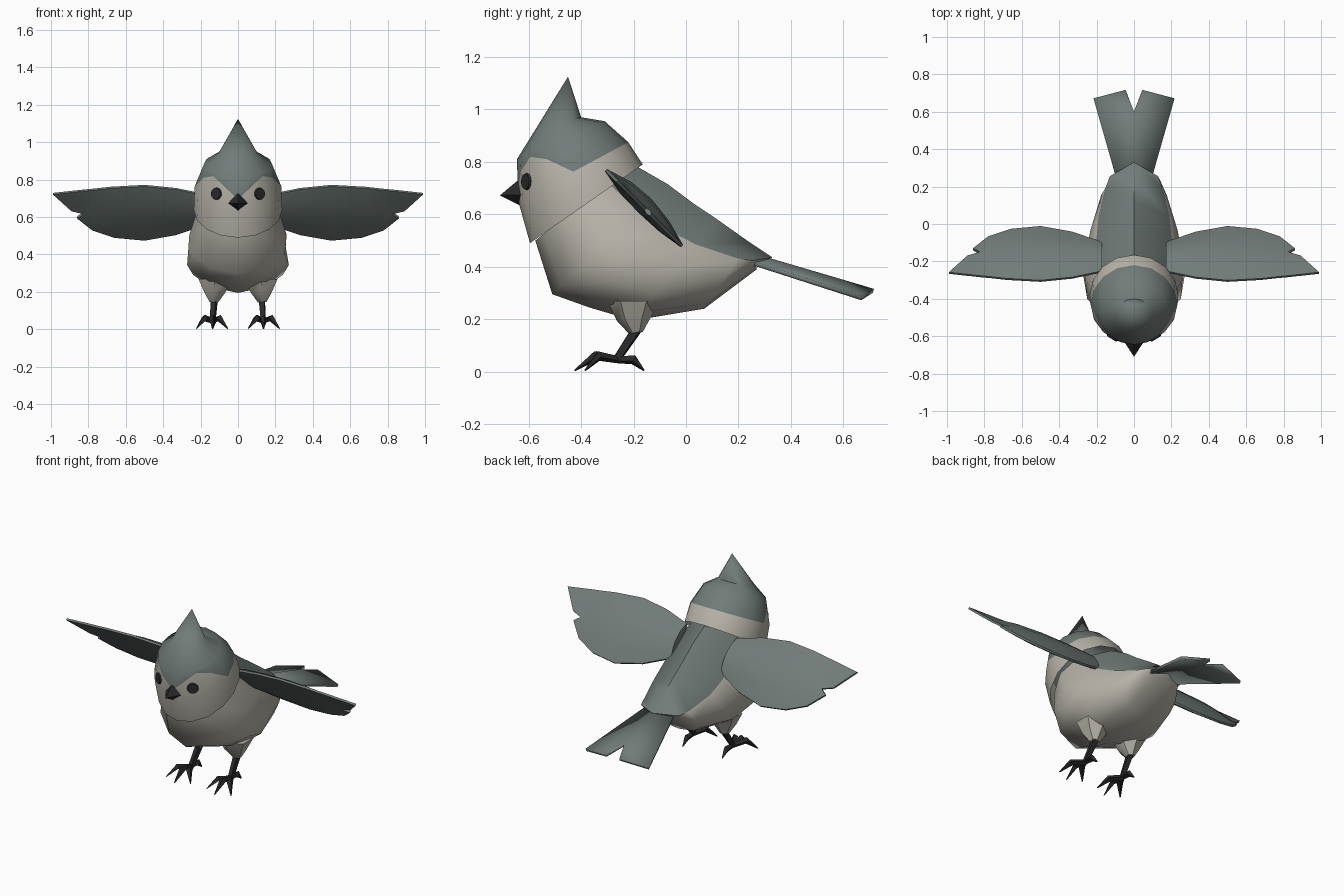
import bpy, bmesh, math
from mathutils import Vector
from mathutils.bvhtree import BVHTree

if "Cube" in bpy.data.objects:
    bpy.data.objects.remove(bpy.data.objects["Cube"])


def material(name, rgb):
    m = bpy.data.materials.new(name)
    m.diffuse_color = (*rgb, 1)
    m.use_nodes = True
    m.node_tree.nodes["Principled BSDF"].inputs["Base Color"].default_value = m.diffuse_color
    return m


SLATE = material("slate_grey", (0.165, 0.2, 0.19))
CREAM = material("warm_cream", (0.48, 0.455, 0.40))
BLACK = material("soft_black", (0.022, 0.022, 0.024))


def finish(name, bm, mats, angle=40):
    bmesh.ops.remove_doubles(bm, verts=bm.verts, dist=0.0005)
    bmesh.ops.recalc_face_normals(bm, faces=bm.faces)
    me = bpy.data.meshes.new(name)
    bm.to_mesh(me)
    bm.free()
    for m in mats:
        me.materials.append(m)
    ob = bpy.data.objects.new(name, me)
    bpy.context.collection.objects.link(ob)
    bpy.ops.object.select_all(action='DESELECT')
    ob.select_set(True)
    bpy.context.view_layer.objects.active = ob
    bpy.ops.object.shade_smooth_by_angle(angle=math.radians(angle))
    return ob


def loft(rings, pick=lambda strip, seg: 0, caps=(True, True)):
    """Skin closed rings of equal length; pick gives the material index."""
    bm = bmesh.new()
    vs = [[bm.verts.new(p) for p in r] for r in rings]
    n = len(rings[0])
    for i in range(len(vs) - 1):
        for j in range(n):
            k = (j + 1) % n
            f = bm.faces.new((vs[i][j], vs[i][k], vs[i + 1][k], vs[i + 1][j]))
            f.material_index = pick(i, j)
    for use, ring in zip(caps, (vs[0], vs[-1])):
        if use:
            bm.faces.new(ring)
    return bm


def both_sides(half):
    return half + [Vector((-p.x, p.y, p.z)) for p in half[-2:0:-1]]


def tube(path, radii, sides=4):
    """Tapered tube with square-ish section around a path."""
    rings = []
    pts = [Vector(p) for p in path]
    for i, p in enumerate(pts):
        d = (pts[min(i + 1, len(pts) - 1)] - pts[max(i - 1, 0)]).normalized()
        u = d.cross(Vector((0.3, 0.1, 1) if abs(d.z) < 0.9 else (1, 0, 0))).normalized()
        w = d.cross(u)
        rings.append([p + radii[i] * (math.cos(a) * u + math.sin(a) * w)
                      for a in (math.tau * k / sides for k in range(sides))])
    return loft(rings)


# Body: tilted rings from neck to rump (belly y, z, back y, z, half widths, sweep)
T = (0, 0.08, 0.25, 0.5, 0.75, 1)
BODY = [(-.575, .5, -.2, .79, (.11, .18, .215, .17), 0),
        (-.51, .295, -.07, .715, (.14, .25, .26, .20), 0),
        (-.37, .245, .03, .64, (.16, .272, .255, .20), 0),
        (-.2, .195, .12, .58, (.15, .24, .235, .19), 0),
        (.07, .24, .24, .495, (.11, .165, .175, .15), 0),
        (.27, .39, .33, .435, (.04, .08, .10, .13), .06)]
rings = []
for y0, z0, y1, z1, widths, sweep in BODY:
    rings.append(both_sides([
        Vector((w, y0 + (y1 - y0) * t - sweep * (w / .13) ** 2, z0 + (z1 - z0) * t))
        for t, w in zip(T, (0, *widths, 0))]))
finish("body", loft(rings, lambda i, j: 1 if j in (4, 5) else 0), (CREAM, SLATE), 60)


# Head: tilted rings from collar to crest tip (front y, z, back y, z, half width)
def head_ring(y0, z0, y1, z1, hw):
    half = []
    for k in range(9):
        a = math.pi * k / 8
        t = (1 - math.cos(a)) / 2
        half.append(Vector((hw * math.sin(a) if 0 < k < 8 else 0,
                            y0 + (y1 - y0) * t, z0 + (z1 - z0) * t)))
    return half


collar = head_ring(-.595, .49, -.165, .79, .237)
brow = head_ring(-.64, .65, -.22, .875, .232)
crown = head_ring(-.645, .81, -.31, .955, .182)
top = head_ring(-.583, .91, -.4, .97, .105)
tip = [Vector((0, -.45, 1.125))] * 9
# the cream face mask climbs from the brow ring towards the crown
rise = (.28, .68, .92, .67, 0, 0, 0, 0, 0)
mask = [a.lerp(b, f) for a, b, f in zip(brow, crown, rise)]
bm = bmesh.new()
halves = [collar, brow, mask, crown, top, tip]
for side in (1, -1):
    for i in range(5):
        for j in range(8):
            pts = []
            for p in (halves[i][j], halves[i][j + 1], halves[i + 1][j + 1], halves[i + 1][j]):
                if all((p - q).length > 1e-5 for q in pts):
                    pts.append(p)
            if len(pts) > 2:
                f = bm.faces.new([bm.verts.new((p.x * side, p.y, p.z)) for p in pts])
                f.material_index = 1 if i > 1 else 0
bmesh.ops.remove_doubles(bm, verts=bm.verts, dist=0.0005)
bmesh.ops.recalc_face_normals(bm, faces=bm.faces)
surface = BVHTree.FromBMesh(bm)
finish("head", bm, (CREAM, SLATE), 45)

# Eyes: thin discs lying on the face
for side, label in ((1, "left"), (-1, "right")):
    hit, normal, _, _ = surface.ray_cast(Vector((side * .115, -2, .725)), Vector((0, 1, 0)))
    if normal.y > 0:
        normal = -normal
    bm = bmesh.new()
    bmesh.ops.create_cone(bm, cap_ends=True, segments=12, radius1=.033, radius2=.03, depth=.009)
    bmesh.ops.rotate(bm, verts=bm.verts, matrix=normal.to_track_quat('Z', 'Y').to_matrix())
    bmesh.ops.translate(bm, verts=bm.verts, vec=hit + normal * .004)
    finish(label + "_eye", bm, (BLACK,))

# Beak: four-sided spike
base = [(0, -.635, .735), (.065, -.61, .675), (0, -.625, .63), (-.065, -.61, .675)]
finish("beak", loft([base, [(0, -.71, .672)] * 4], caps=(True, False)), (BLACK,), 20)

# Wings: columns of x, leading y, ridge y, trailing x, trailing y
COLS = [(.17, -.255, -.17, .17, -.10), (.33, -.288, -.165, .33, -.045),
        (.5, -.305, -.16, .5, -.015), (.68, -.295, -.158, .66, -.03),
        (.77, -.285, -.155, .78, -.07), (.825, -.28, -.155, .862, -.135)]
LIFT = (.04, .045, .045, .035, .02, .008)


def wing_point(x, y, off, side):
    # wing blade leans at 45 degrees, off is measured along its normal
    return (side * x, y + off * .707, .463 - y + off * .707)


def build_wing(side):
    bm = bmesh.new()

    def face(*pts):
        bm.faces.new([bm.verts.new(wing_point(*p, side)) for p in pts])

    for s in (1, -1):
        e = .006 * s
        rows = []
        for (x, yl, ym, xt, yt), b in zip(COLS, LIFT):
            o = b if s > 0 else -.6 * b
            rows.append([(x, yl, e), (x, (yl + ym) / 2, e + o * .7), (x, ym, o),
                         ((x + xt) / 2, (ym + yt) / 2, e + o * .6), (xt, yt, e)])
        for a, b in zip(rows, rows[1:]):
            for k in range(4):
                face(a[k], b[k], b[k + 1], a[k + 1])
        # long feather tip in front of the notch
        lead, inner, notch = rows[-1][:3]
        tip1, tip2 = (.99, -.262, e), (.89, -.172, e)
        face(lead, tip1, inner)
        face(inner, tip1, tip2)
        face(inner, tip2, notch)
    bmesh.ops.remove_doubles(bm, verts=bm.verts, dist=.0005)
    # close the rim
    edges = [ed for ed in bm.edges if len(ed.link_faces) == 1]
    bmesh.ops.bridge_loops(bm, edges=edges)
    return bm


for side, label in ((1, "left"), (-1, "right")):
    finish(label + "_wing", build_wing(side), (SLATE,), 45)

# Tail: forked fan with a slight roof shape
bm = bmesh.new()
for side in (1, -1):
    pts = [(0, .25, .445), (.095, .25, .415), (.215, .67, .28), (.045, .715, .308), (0, .6, .342)]
    v = [bm.verts.new((side * x, y, z)) for x, y, z in pts]
    for tri in ((0, 1, 4), (1, 2, 4), (2, 3, 4)):
        bm.faces.new([v[k] for k in tri])
tail = finish("tail", bm, (SLATE,))
mod = tail.modifiers.new("thickness", 'SOLIDIFY')
mod.thickness = .016
mod.offset = 0

# Thighs, shanks and toes
for side, label in ((1, "left"), (-1, "right")):
    def path(*pts):
        return [(side * x, y, z) for x, y, z in pts]
    finish(label + "_thigh", tube(path((.125, -.2, .27), (.125, -.2, .2), (.13, -.19, .147)),
                                  (.10, .065, .026), 6), (CREAM,), 50)
    finish(label + "_shank", tube(path((.127, -.185, .165), (.135, -.265, .045)),
                                  (.022, .017)), (BLACK,), 30)
    toes = {"inner_toe": ((.1, -.335, .06), (.055, -.385, .004)),
            "middle_toe": ((.137, -.345, .06), (.137, -.425, .004)),
            "outer_toe": ((.178, -.335, .06), (.222, -.385, .004)),
            "back_toe": ((.135, -.2, .045), (.135, -.16, .004))}
    for toe, (knuckle, claw) in toes.items():
        finish(label + "_" + toe, tube(path((.135, -.26, .045), knuckle, claw),
                                       (.014, .019, .003)), (BLACK,), 30)
